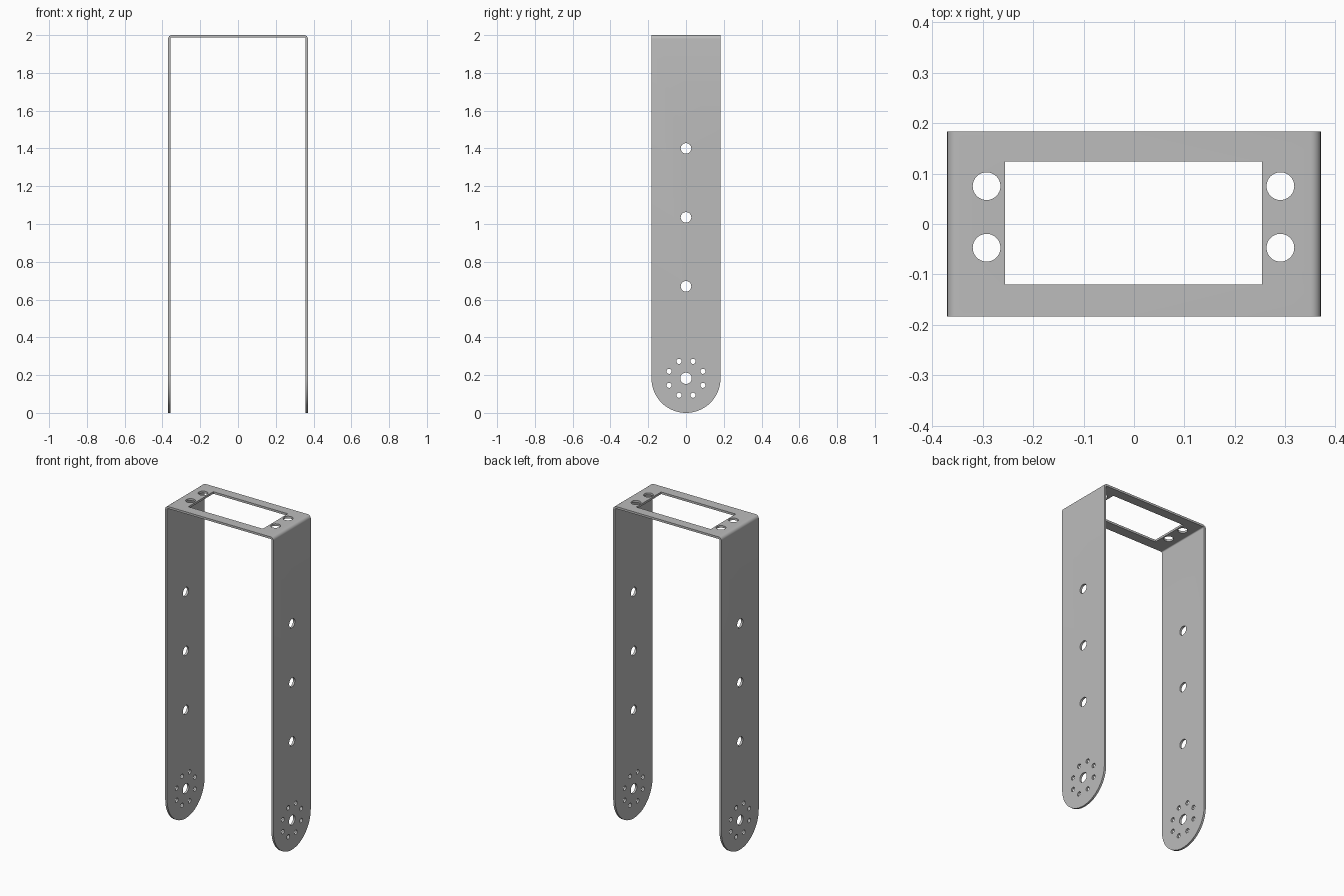
import bpy
import bmesh
from math import cos, sin, pi, radians
from mathutils import Matrix, Vector

cube = bpy.data.objects.get("Cube")
if cube:
    bpy.data.objects.remove(cube, do_unlink=True)

HALF_X, HALF_Y, TOP = 0.37, 0.183, 2.0
THICK, BEND = 0.013, 0.02

metal = bpy.data.materials.new("grey metal")
metal.use_nodes = True
GREY = (0.5, 0.5, 0.5, 1)
metal.diffuse_color = GREY
metal.node_tree.nodes["Principled BSDF"].inputs["Base Color"].default_value = GREY


def make_object(name, bm):
    bmesh.ops.recalc_face_normals(bm, faces=bm.faces)
    mesh = bpy.data.meshes.new(name)
    bm.to_mesh(mesh)
    bm.free()
    mesh.materials.append(metal)
    obj = bpy.data.objects.new(name, mesh)
    bpy.context.collection.objects.link(obj)
    return obj


def prism(bm, points, depth):
    """Extrude a closed outline of 3D points along a vector."""
    face = bm.faces.new([bm.verts.new(p) for p in points])
    extruded = bmesh.ops.extrude_face_region(bm, geom=[face])["geom"]
    verts = [v for v in extruded if isinstance(v, bmesh.types.BMVert)]
    bmesh.ops.translate(bm, verts=verts, vec=depth)


def drill(bm, centre, radius, length, axis):
    turn = Matrix.Rotation(pi / 2, 4, "Y") if axis == "X" else Matrix()
    bmesh.ops.create_cone(bm, cap_ends=True, segments=32, radius1=radius,
                          radius2=radius, depth=length,
                          matrix=Matrix.Translation(centre) @ turn)


def cut(target, cutter, operation):
    mod = target.modifiers.new(operation.lower(), "BOOLEAN")
    mod.operation, mod.solver, mod.object = operation, "EXACT", cutter
    bpy.context.view_layer.objects.active = target
    bpy.ops.object.modifier_apply(modifier=mod.name)
    bpy.data.objects.remove(cutter, do_unlink=True)


def bent_path(offset):
    """Half of the U profile, bottom to top, inset from the outer skin."""
    half = [(HALF_X - offset, 0)]
    for i in range(7):
        a = i * pi / 12
        r = BEND - offset
        half.append((HALF_X - BEND + r * cos(a), TOP - BEND + r * sin(a)))
    return half + [(-x, z) for x, z in reversed(half)]


# Bent strip: two legs and the bridge
bm = bmesh.new()
outline = bent_path(0) + bent_path(THICK)[::-1]
prism(bm, [(x, -HALF_Y, z) for x, z in outline], Vector((0, 2 * HALF_Y, 0)))
bracket = make_object("bracket", bm)

# Rounded leg ends
bm = bmesh.new()
steps = 32
side = [(-1, -HALF_Y * 1.0 * cos(i * pi / steps), HALF_Y * (1 - sin(i * pi / steps)))
        for i in range(steps + 1)]
side += [(-1, HALF_Y, TOP + 0.1), (-1, -HALF_Y, TOP + 0.1)]
prism(bm, side, Vector((2, 0, 0)))
cut(bracket, make_object("leg_outline_cutter", bm), "INTERSECT")

# Holes through both legs: bolt holes, pivot and its ring of small holes
bm = bmesh.new()
for z in (0.67, 1.035, 1.4):
    drill(bm, (0, 0, z), 0.028, 2, "X")
drill(bm, (0, 0, HALF_Y), 0.03, 2, "X")
for i in range(8):
    a = radians(22.5 + 45 * i)
    drill(bm, (0, 0.097 * cos(a), HALF_Y + 0.097 * sin(a)), 0.0135, 2, "X")
cut(bracket, make_object("leg_hole_cutter", bm), "DIFFERENCE")

# Window and mounting holes in the bridge
bm = bmesh.new()
bmesh.ops.create_cube(bm, size=1, matrix=Matrix.Translation((-0.001, 0.002, TOP))
                      @ Matrix.Diagonal((0.51, 0.244, 0.2, 1)))
for x in (-0.292, 0.29):
    for y in (-0.047, 0.075):
        drill(bm, (x, y, TOP), 0.0275, 0.2, "Z")
cut(bracket, make_object("bridge_cutter", bm), "DIFFERENCE")

# Smooth bends and holes, crisp edges
bpy.ops.object.select_all(action="DESELECT")
bracket.select_set(True)
bpy.context.view_layer.objects.active = bracket
bpy.ops.object.shade_smooth_by_angle(angle=radians(30))
